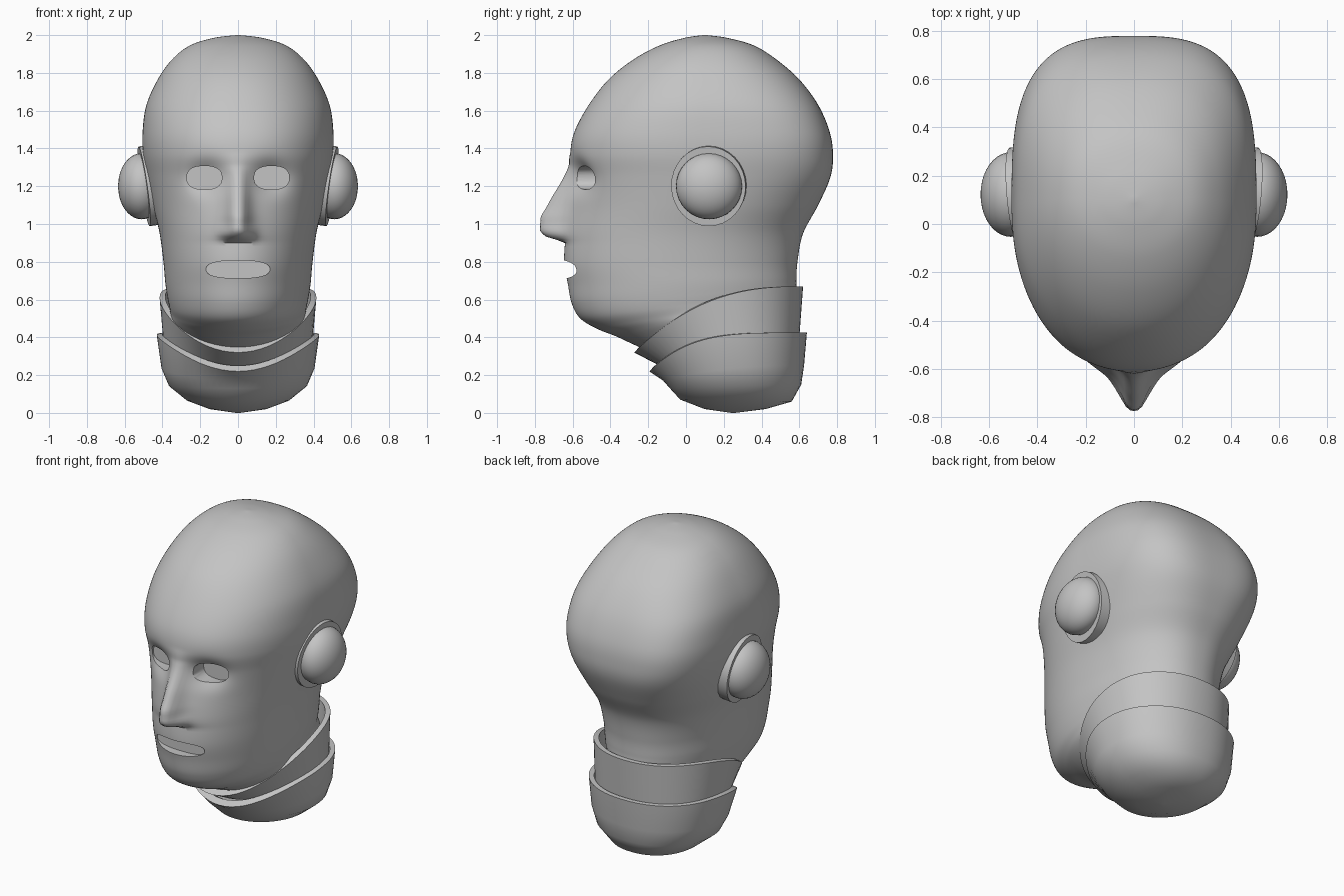
import bpy, bmesh, math

if "Cube" in bpy.data.objects:
    bpy.data.objects.remove(bpy.data.objects["Cube"])

# One grey material for the whole bust
grey = bpy.data.materials.new("plain_grey")
grey.use_nodes = True
colour = (0.55, 0.55, 0.55, 1)
grey.diffuse_color = colour
grey.node_tree.nodes["Principled BSDF"].inputs["Base Color"].default_value = colour


def ring(row, count):
    """Closed outline from (front y, front z, back y, back z, half width, bend)."""
    front_y, front_z, back_y, back_z, half_width, bend = row
    # The outline is nearly oval, but squarer at the back of the skull
    skull = math.exp(-(((front_z + back_z) / 2 - 1.45) / 0.35) ** 2)
    points = []
    for i in range(count):
        angle = 2 * math.pi * i / count
        s, c = math.sin(angle), -math.cos(angle)
        power = 2 / (2 + 0.2 * skull if c < 0 else 2.2 + 0.9 * skull)
        x = half_width * math.copysign(abs(s) ** power, s)
        u = (1 + math.copysign(abs(c) ** power, c)) / 2
        u = min(1, max(0, u))
        rise = 1 - (1 - u) ** bend
        points.append((x, front_y + (back_y - front_y) * u,
                       front_z + (back_z - front_z) * rise))
    return points


def smooth_rows(rows, steps):
    """Fill in rows along a smooth curve through the given ones."""
    out = []
    for i in range(len(rows) - 1):
        a, b, c, d = (rows[min(max(j, 0), len(rows) - 1)] for j in range(i - 1, i + 3))
        for s in range(steps):
            t = s / steps
            out.append([0.5 * (2 * q + (r - p) * t + (2 * p - 5 * q + 4 * r - e) * t * t
                               + (3 * q - p - 3 * r + e) * t ** 3)
                        for p, q, r, e in zip(a, b, c, d)])
    return out + [rows[-1]]


def finish(obj, angle=40):
    if not obj.data.materials:
        obj.data.materials.append(grey)
    bpy.ops.object.select_all(action="DESELECT")
    obj.select_set(True)
    bpy.context.view_layer.objects.active = obj
    bpy.ops.object.shade_smooth_by_angle(angle=math.radians(angle))


def loft(name, rings, closed=False):
    """Skin rings together; cap both ends, or join the last ring to the first."""
    bm = bmesh.new()
    loops = [[bm.verts.new(p) for p in r] for r in rings]
    pairs = list(zip(loops, loops[1:]))
    if closed:
        pairs.append((loops[-1], loops[0]))
    else:
        bm.faces.new(loops[0])
        bm.faces.new(loops[-1])
    for a, b in pairs:
        for i in range(len(a)):
            j = (i + 1) % len(a)
            bm.faces.new((a[i], a[j], b[j], b[i]))
    bmesh.ops.recalc_face_normals(bm, faces=bm.faces[:])
    mesh = bpy.data.meshes.new(name)
    bm.to_mesh(mesh)
    bm.free()
    obj = bpy.data.objects.new(name, mesh)
    bpy.context.collection.objects.link(obj)
    return obj


def bump(x, z, centre_x, centre_z, size_x, size_z):
    return math.exp(-((x - centre_x) / size_x) ** 2 - ((z - centre_z) / size_z) ** 2)


# Nose ridge: height and how far it stands out
NOSE = [(0.905, 0), (0.93, 0.1), (0.96, 0.14), (1.04, 0.15),
        (1.14, 0.105), (1.24, 0.05), (1.31, 0.012), (1.38, 0)]


def sculpt(point):
    """Press in the eye sockets and pull out the nose."""
    x, y, z = point
    if y > -0.2:
        return point
    across = abs(x)
    y += 0.06 * bump(across, z, 0.17, 1.245, 0.1, 0.085)
    for (low, low_depth), (high, high_depth) in zip(NOSE, NOSE[1:]):
        if low <= z < high:
            depth = low_depth + (high_depth - low_depth) * (z - low) / (high - low)
            width = 0.045 + 0.04 * (1.38 - z)
            y -= depth / (1 + (across / width) ** 3)
    y -= 0.015 * bump(across, z, 0.07, 0.955, 0.03, 0.03)
    return (x, y, z)


# Skull and face in level slices: height, front, back, half width
skull_slices = [
    (2, 0.09, 0.11, 0.01),
    (1.985, -0.01, 0.22, 0.13),
    (1.945, -0.14, 0.36, 0.255),
    (1.87, -0.28, 0.48, 0.35),
    (1.765, -0.41, 0.6, 0.425),
    (1.63, -0.515, 0.7, 0.485),
    (1.49, -0.59, 0.76, 0.505),
    (1.37, -0.613, 0.778, 0.503),
    (1.25, -0.605, 0.765, 0.482),
    (1.1, -0.61, 0.7, 0.45),
    (0.95, -0.635, 0.62, 0.415),
    (0.8, -0.645, 0.59, 0.395),
]
# Jaw and neck in slices that tilt towards the throat
jaw_slices = [
    (-0.625, 0.68, 0.585, 0.7, 0.385, 1),
    (-0.605, 0.58, 0.585, 0.66, 0.375, 1),
    (-0.56, 0.5, 0.58, 0.63, 0.365, 1.1),
    (-0.47, 0.445, 0.58, 0.6, 0.36, 1.3),
    (-0.37, 0.405, 0.58, 0.57, 0.365, 1.6),
    (-0.25, 0.35, 0.575, 0.53, 0.365, 2),
    (-0.12, 0.3, 0.57, 0.4, 0.355, 2),
]
rows = [(front, z, back, z, width, 1) for z, front, back, width in skull_slices] + jaw_slices
head = loft("head", [[sculpt(p) for p in ring(r, 160)] for r in smooth_rows(rows, 9)])
head.data.materials.append(grey)


def cut_hole(x, z, half_width, half_height, floor):
    """Cut a rounded pocket into the face, back to the given depth."""
    outline = []
    for i in range(32):
        angle = 2 * math.pi * i / 32
        c, s = math.cos(angle), math.sin(angle)
        outline.append((x + half_width * math.copysign(abs(c) ** 0.8, c),
                        z + half_height * math.copysign(abs(s) ** 0.8, s)))
    cutter = loft("hole_cutter", [[(px, y, pz) for px, pz in outline] for y in (-0.9, floor)])
    cutter.data.materials.append(grey)
    cutter.hide_render = True
    mod = head.modifiers.new("hole", "BOOLEAN")
    mod.operation = "DIFFERENCE"
    mod.solver = "EXACT"
    mod.object = cutter
    bpy.context.view_layer.objects.active = head
    bpy.ops.object.modifier_apply(modifier=mod.name)
    bpy.data.objects.remove(cutter)


# Eye openings and mouth
for side in (-1, 1):
    cut_hole(side * 0.178, 1.245, 0.093, 0.062, -0.47)
cut_hole(0, 0.76, 0.17, 0.047, -0.575)
finish(head, 45)

# Upper collar: a thin wrapped band, open at the top
upper = [
    (-0.14, 0.25, 0.6, 0.4, 0.395, 3),
    (-0.275, 0.32, 0.62, 0.67, 0.415, 2.5),
    (-0.245, 0.35, 0.59, 0.67, 0.385, 2.5),
    (-0.11, 0.275, 0.575, 0.4, 0.365, 3),
]
finish(loft("upper_collar", [ring(r, 64) for r in upper], closed=True))

# Lower collar: rounded bowl rising to a rim, then down inside
lower = [
    (0.24, 0, 0.26, 0, 0.01, 1),
    (0.1, 0.02, 0.42, 0.02, 0.15, 1),
    (-0.03, 0.07, 0.56, 0.06, 0.27, 1),
    (-0.085, 0.13, 0.61, 0.15, 0.365, 1.3),
    (-0.12, 0.17, 0.625, 0.25, 0.405, 2.5),
    (-0.195, 0.22, 0.64, 0.425, 0.43, 4),
    (-0.165, 0.25, 0.61, 0.425, 0.4, 4),
    (-0.08, 0.2, 0.6, 0.3, 0.37, 2.5),
]
finish(loft("lower_collar", [ring(r, 64) for r in lower]), 60)

# Ear pieces: plate lying against the skull with a domed cap on each side
for side, label in ((1, "left"), (-1, "right")):
    bpy.ops.mesh.primitive_cylinder_add(
        vertices=32, radius=1, depth=1, location=(side * 0.458, 0.122, 1.205),
        rotation=(0, side * math.radians(98), side * math.radians(-5)))
    plate = bpy.context.object
    plate.name = label + "_ear_plate"
    plate.scale = (0.213, 0.198, 0.08)
    finish(plate)
    bpy.ops.mesh.primitive_uv_sphere_add(
        segments=32, ring_count=20, radius=1, location=(side * 0.51, 0.122, 1.2),
        rotation=(0, side * math.pi / 2, 0))
    cap = bpy.context.object
    cap.name = label + "_ear_cap"
    cap.scale = (0.175, 0.175, 0.125)
    finish(cap)
